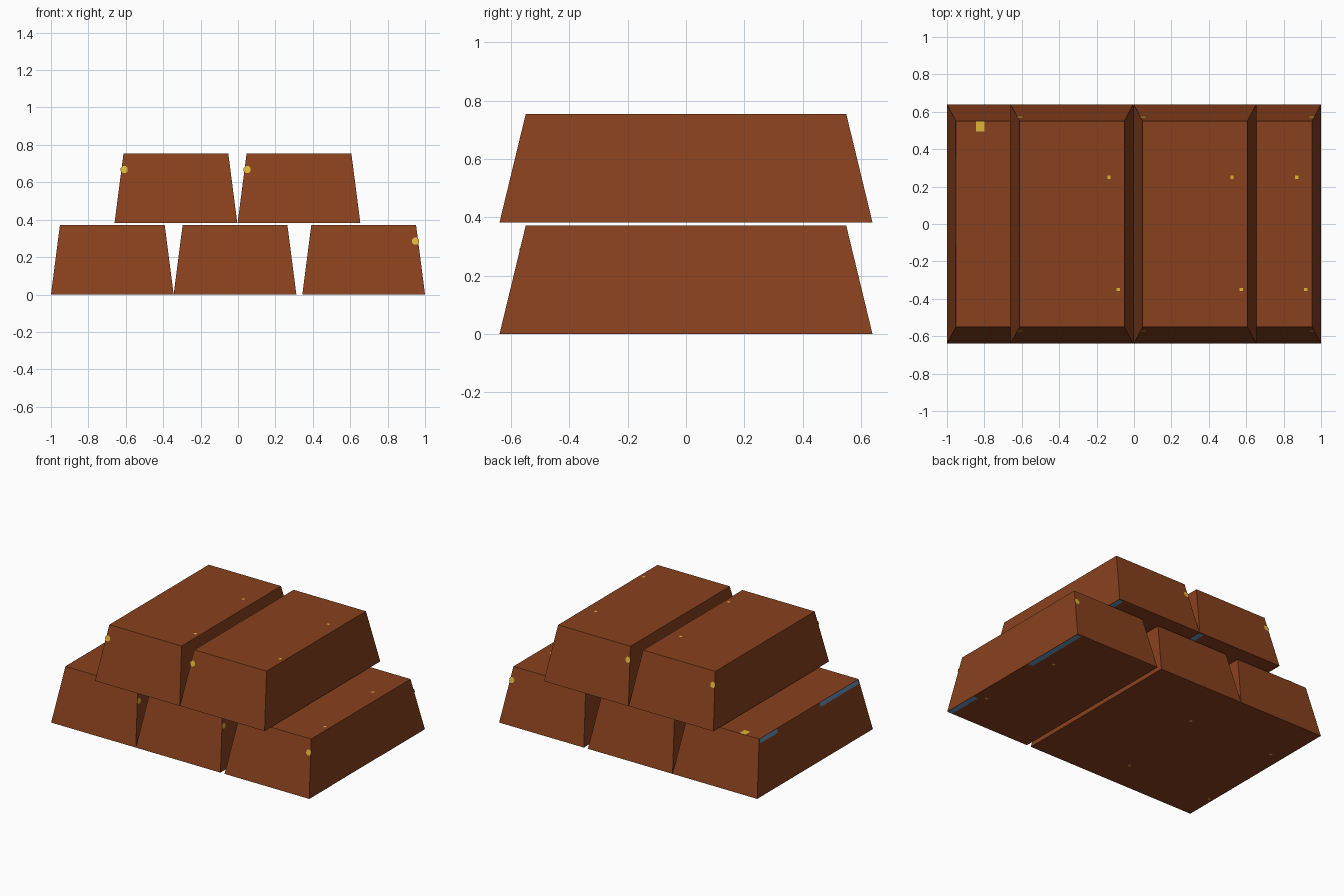
import bpy, math
from mathutils import Vector

if "Cube" in bpy.data.objects:
    bpy.data.objects.remove(bpy.data.objects["Cube"])


def material(name, rgb):
    m = bpy.data.materials.new(name)
    m.diffuse_color = (*rgb, 1)
    m.use_nodes = True
    m.node_tree.nodes["Principled BSDF"].inputs["Base Color"].default_value = m.diffuse_color
    return m


BROWN = material("copper brown", (0.250, 0.053, 0.0125))
GOLD = material("gold", (0.74, 0.47, 0.04))
BLUE = material("light steel blue", (0.14, 0.32, 0.52))

H = 0.372             # ingot height
BX, BY = 0.328, 0.64  # half size at the base
TX, TY = 0.28, 0.55   # half size at the top


def mesh(name, verts, faces, mat):
    me = bpy.data.meshes.new(name)
    me.from_pydata(verts, [], faces)
    me.materials.append(mat)
    ob = bpy.data.objects.new(name, me)
    bpy.context.collection.objects.link(ob)
    return ob


def ingot(name, x, z):
    signs = [(-1, -1), (1, -1), (1, 1), (-1, 1)]
    v = [(x + a * BX, b * BY, z) for a, b in signs]
    v += [(x + a * TX, b * TY, z + H) for a, b in signs]
    f = [(3, 2, 1, 0), (4, 5, 6, 7)]
    f += [(i, (i + 1) % 4, (i + 1) % 4 + 4, i + 4) for i in range(4)]
    return mesh(name, v, f, BROWN)


def plate(name, centre, u, v, w, h, mat, sides=4):
    """Thin flat patch spanned by u and v, lifted slightly along u x v."""
    u, v = Vector(u).normalized(), Vector(v).normalized()
    c = Vector(centre) + u.cross(v) * 0.002
    r = 0.5 / math.cos(math.pi / sides)
    angles = [math.pi / sides + i * math.tau / sides for i in range(sides)]
    pts = [c + u * w * r * math.cos(a) + v * h * r * math.sin(a) for a in angles]
    return mesh(name, pts, [tuple(range(sides))], mat)


# Three ingots below, two above
layout = [("lower_left", -0.672, 0), ("lower_middle", -0.016, 0), ("lower_right", 0.672, 0),
          ("upper_left", -0.332, 0.383), ("upper_right", 0.326, 0.383)]

for name, x, z in layout:
    ingot(name + "_ingot", x, z)
    turned = name in ("lower_left", "lower_middle")
    # Gold flecks on the top and underside
    base = ((-0.235, 0.26), (-0.3, -0.42)) if turned else ((0.198, 0.25), (0.247, -0.35))
    for dx, y in ((0.198, 0.25), (0.247, -0.35)):
        plate(name + "_top_fleck", (x + dx, y, z + H), (1, 0, 0), (0, 1, 0), 0.018, 0.018, GOLD)
    for dx, y in base:
        plate(name + "_base_fleck", (x + dx, y, z), (0, 1, 0), (1, 0, 0), 0.018, 0.018, GOLD)
    # Gold spots near the upper corners
    t = 0.285 / H
    y = BY + (TY - BY) * t
    if turned:
        sx = BX + (TX - BX) * t
        plate(name + "_side_spot", (x + sx, -y + 0.018, z + 0.285), (0, 1, 0), (TX - BX, 0, H),
              0.036, 0.036, GOLD, 8)
    else:
        dx = 0.277 if z == 0 else -0.277
        plate(name + "_front_spot", (x + dx, -y, z + 0.285), (1, 0, 0), (0, BY - TY, H),
              0.038, 0.038, GOLD, 8)
        plate(name + "_back_spot", (x + dx, y, z + 0.285), (-1, 0, 0), (0, TY - BY, H),
              0.038, 0.038, GOLD, 8)
        # Blue strips under the right edge
        for sy, length in ((-0.51, 0.25), (0.39, 0.48)):
            plate(name + "_base_strip", (x + BX - 0.02, sy, z), (0, 1, 0), (1, 0, 0),
                  length, 0.038, BLUE)

# Gold patch and blue side strips on the lower left ingot
plate("gold_patch", (-0.822, 0.522, H), (1, 0, 0), (0, 1, 0), 0.045, 0.056, GOLD)
for y, length in ((0.45, 0.19), (-0.33, 0.42)):
    plate("blue_side_strip", (-0.954, y, H - 0.016), (0, -1, 0), (BX - TX, 0, H),
          length, 0.03, BLUE)
